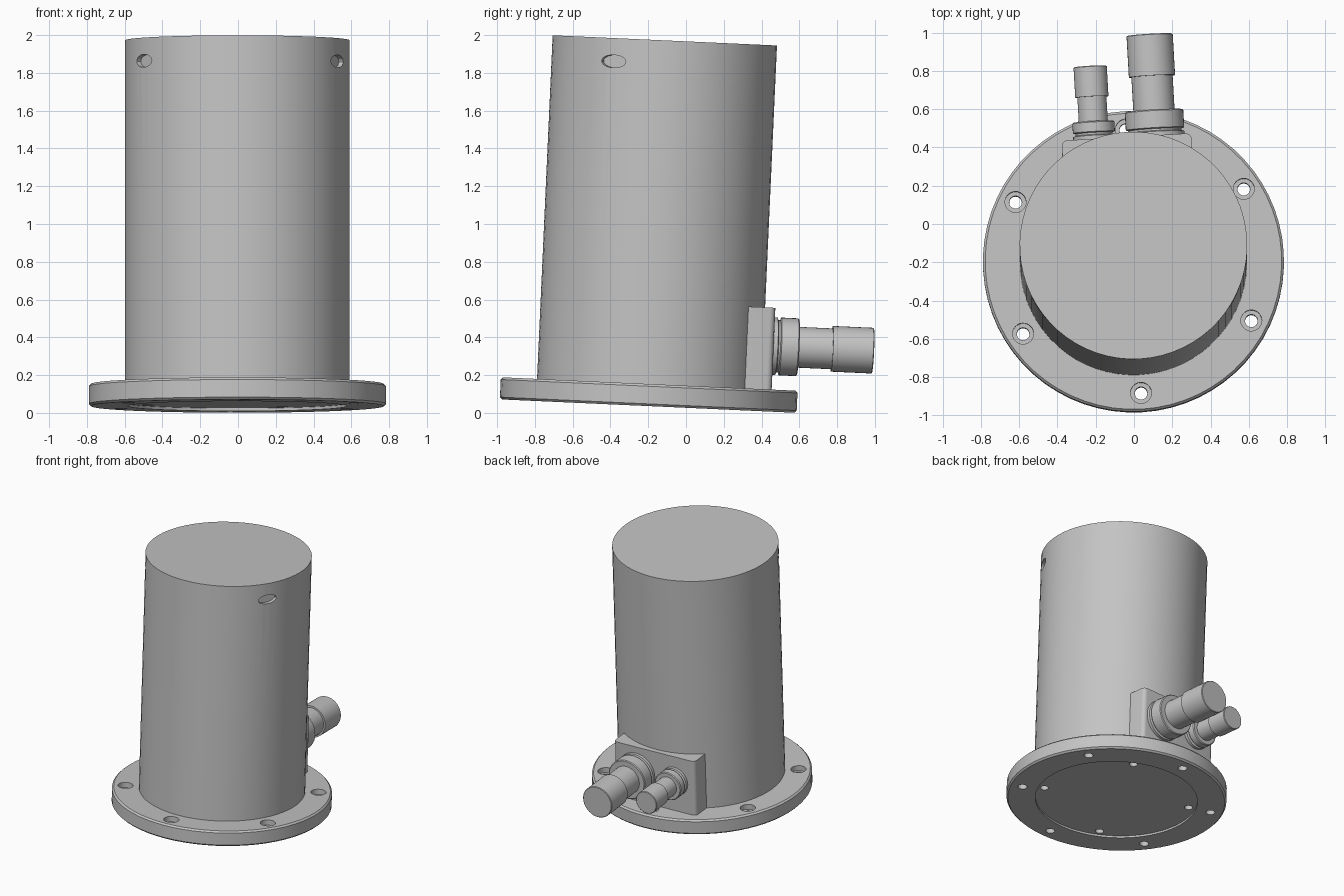
import bpy, bmesh, math
from mathutils import Matrix, Vector

old = bpy.data.objects.get("Cube")
if old:
    bpy.data.objects.remove(old, do_unlink=True)

# One plain grey for the whole housing
grey = bpy.data.materials.new("plain grey")
grey.use_nodes = True
colour = (0.55, 0.55, 0.55, 1)
grey.diffuse_color = colour
grey.node_tree.nodes["Principled BSDF"].inputs["Base Color"].default_value = colour

# The whole assembly leans back slightly and is turned a little about its axis
POSE = (Matrix.Translation((-0.003, -0.2, 0.036))
        @ Matrix.Rotation(math.radians(-2.6), 4, "X")
        @ Matrix.Rotation(math.radians(3.3), 4, "Z"))


def make(name, bm, local=Matrix()):
    bmesh.ops.recalc_face_normals(bm, faces=bm.faces)
    mesh = bpy.data.meshes.new(name)
    bm.to_mesh(mesh)
    bm.free()
    mesh.transform(local)
    mesh.materials.append(grey)
    obj = bpy.data.objects.new(name, mesh)
    bpy.context.collection.objects.link(obj)
    obj.matrix_world = POSE
    return obj


def lathe(name, profile, steps=48, local=Matrix()):
    """Turn (radius, height) points around z."""
    bm = bmesh.new()
    verts = [bm.verts.new((r, 0, z)) for r, z in profile]
    edges = [bm.edges.new(pair) for pair in zip(verts, verts[1:])]
    bmesh.ops.spin(bm, geom=verts + edges, axis=(0, 0, 1), cent=(0, 0, 0),
                   angle=math.tau, steps=steps)
    bmesh.ops.remove_doubles(bm, verts=bm.verts, dist=0.0001)
    return make(name, bm, local)


def polar(radius, degrees, z):
    a = math.radians(degrees)
    return Matrix.Translation((radius * math.cos(a), radius * math.sin(a), z))


def cut(obj, cutters):
    for c in cutters:
        c.hide_render = True
        mod = obj.modifiers.new("cut", "BOOLEAN")
        mod.operation = "DIFFERENCE"
        mod.solver = "EXACT"
        mod.object = c
    bpy.context.view_layer.update()
    graph = bpy.context.evaluated_depsgraph_get()
    mesh = bpy.data.meshes.new_from_object(obj.evaluated_get(graph))
    obj.modifiers.clear()
    obj.data = mesh
    for c in cutters:
        bpy.data.objects.remove(c, do_unlink=True)


# Base flange with chamfered rim and shallow round recess underneath
T = 0.117
flange = lathe("base_flange", [(0, 0.015), (0.58, 0.015), (0.58, 0), (0.775, 0),
                               (0.787, 0.012), (0.787, T - 0.012), (0.775, T), (0, T)], 64)
bolt = [(0, -0.05), (0.033, -0.05), (0.033, T - 0.04), (0.055, T - 0.04),
        (0.055, T + 0.05), (0, T + 0.05)]
screw = [(0, -0.05), (0.03, -0.05), (0.03, 0.09), (0, 0.09)]
holes = [lathe("bolt_cutter", bolt, 24, polar(0.69, 60 * i - 90, 0)) for i in range(6)]
holes += [lathe("screw_cutter", screw, 20, polar(0.53, 90 * i - 30, 0)) for i in range(4)]
cut(flange, holes)

# Main body with two shallow oval holes near the top
body = lathe("main_body", [(0, 0.1), (0.595, 0.1), (0.595, 1.938), (0, 1.938)], 64)
ovals = []
for angle in (-30, 210):
    place = (polar(0.595, angle, 1.815) @ Matrix.Rotation(math.radians(angle), 4, "Z")
             @ Matrix.Rotation(math.pi / 2, 4, "Y") @ Matrix.Diagonal((0.034, 0.072, 1, 1)))
    ovals.append(lathe("oval_cutter", [(0, -0.03), (1, -0.03), (1, 0.05), (0, 0.05)], 24, place))
cut(body, ovals)

# Connector block at the back with rounded upright corners
bm = bmesh.new()
bmesh.ops.create_cube(bm, size=1)
bmesh.ops.transform(bm, verts=bm.verts, matrix=Matrix.Translation((0, 0.516, 0.3325))
                    @ Matrix.Diagonal((0.68, 0.232, 0.435, 1)))
corners = [e for e in bm.edges
           if abs(e.verts[0].co.z - e.verts[1].co.z) > 0.1 and e.verts[0].co.y > 0.6]
bmesh.ops.bevel(bm, geom=corners, offset=0.03, segments=4, profile=0.5, affect="EDGES")
block = make("connector_block", bm)


# Stepped connectors pointing backwards from the block
def connector(name, x, z, collar, neck, tip, ends):
    a, b, c = ends
    groove = collar - 0.014
    profile = [(0, 0.6), (collar, 0.6), (collar, 0.655), (groove, 0.66), (groove, 0.67),
               (collar, 0.675), (collar, a - 0.006), (collar - 0.006, a), (neck, a), (neck, b),
               (tip, b), (tip, c - 0.004), (tip - 0.004, c), (0, c)]
    turn = Matrix.Translation((x, 0, z)) @ Matrix.Rotation(-math.pi / 2, 4, "X")
    return lathe(name, profile, 40, turn)


large = connector("large_connector", 0.152, 0.347, 0.153, 0.108, 0.121, (0.77, 0.95, 1.168))
small = connector("small_connector", -0.168, 0.355, 0.11, 0.076, 0.087, (0.73, 0.86, 1.02))

# Smooth round walls, crisp edges
bpy.ops.object.select_all(action="DESELECT")
for obj in (flange, body, block, large, small):
    obj.select_set(True)
bpy.context.view_layer.objects.active = body
bpy.ops.object.shade_smooth_by_angle(angle=math.radians(30))
